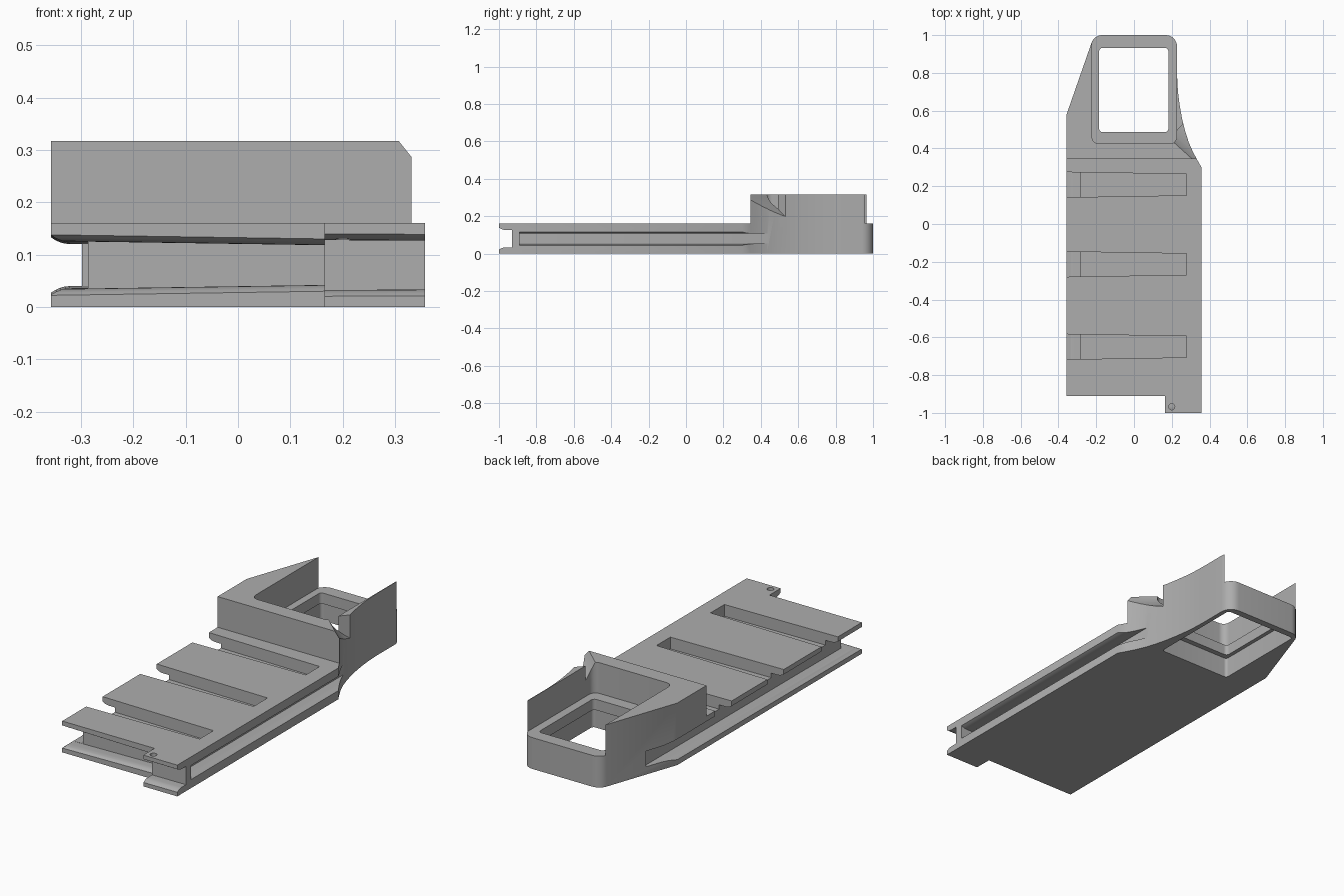
import bpy, bmesh, math
from mathutils import Vector

if "Cube" in bpy.data.objects:
    bpy.data.objects.remove(bpy.data.objects["Cube"], do_unlink=True)

PLATE, TOP = 0.16, 0.317      # heights of the plate and of the raised wall

grey = bpy.data.materials.new("plain_grey")
grey.use_nodes = True
colour = (0.42, 0.42, 0.42, 1)
grey.diffuse_color = colour
grey.node_tree.nodes["Principled BSDF"].inputs["Base Color"].default_value = colour


def loft(name, start, end):
    """Solid between two matching rings of points."""
    bm = bmesh.new()
    a = [bm.verts.new(p) for p in start]
    b = [bm.verts.new(p) for p in end]
    n = len(a)
    bm.faces.new(a)
    bm.faces.new(b[::-1])
    for i in range(n):
        j = (i + 1) % n
        bm.faces.new((a[j], a[i], b[i], b[j]))
    bmesh.ops.recalc_face_normals(bm, faces=bm.faces)
    mesh = bpy.data.meshes.new(name)
    bm.to_mesh(mesh)
    bm.free()
    mesh.materials.append(grey)
    ob = bpy.data.objects.new(name, mesh)
    bpy.context.collection.objects.link(ob)
    return ob


def prism(name, outline, z0, z1):
    return loft(name, [(x, y, z0) for x, y in outline], [(x, y, z1) for x, y in outline])


def arc(cx, cy, r, a0, a1, steps=8):
    angles = [math.radians(a0 + (a1 - a0) * i / steps) for i in range(steps + 1)]
    return [(cx + r * math.cos(a), cy + r * math.sin(a)) for a in angles]


def rounded(x0, x1, y0, y1, r):
    return (arc(x0 + r, y0 + r, r, 180, 270) + arc(x1 - r, y0 + r, r, 270, 360)
            + arc(x1 - r, y1 - r, r, 0, 90) + arc(x0 + r, y1 - r, r, 90, 180))


def box(name, x0, x1, y0, y1, z0, z1):
    return prism(name, [(x0, y0), (x1, y0), (x1, y1), (x0, y1)], z0, z1)


def cut(body, cutter):
    cutter.hide_render = True
    mod = body.modifiers.new("cut", "BOOLEAN")
    mod.operation, mod.solver, mod.object = "DIFFERENCE", "EXACT", cutter
    bpy.context.view_layer.objects.active = body
    bpy.ops.object.modifier_apply(modifier=mod.name)
    bpy.data.objects.remove(cutter, do_unlink=True)


def groove(name, start, end, inward, depth, half0, half1, lip=0.012):
    """Side channel with softly flared lips, between two points on the edge."""
    inward = Vector(inward)
    rings = []
    for point, half in ((start, half0), (end, half1)):
        flare = [(-0.05, half + lip)]
        flare += [(depth * 0.5 * t, half + lip * (1 - t) ** 2) for t in (0, 0.25, 0.5, 0.75, 1)]
        flare.append((depth, half))
        side = flare + [(d, -h) for d, h in reversed(flare)]
        rings.append([Vector((*point, PLATE / 2 + h)) + inward * d for d, h in side])
    return loft(name, *rings)


# Body outline, with a swept-in right flank and a bevelled left flank
flank = [(0.357, 0.30), (0.33, 0.348), (0.31, 0.386), (0.29, 0.432), (0.272, 0.488),
         (0.256, 0.55), (0.244, 0.615), (0.235, 0.68), (0.23, 0.74), (0.228, 0.80)]
outline = ([(-0.357, -0.91), (0.165, -0.91), (0.165, -1), (0.357, -1)] + flank
           + arc(0.168, 0.94, 0.06, 0, 90) + arc(-0.168, 0.94, 0.06, 90, 160)
           + [(-0.357, 0.58)])
body = prism("rail_body", outline, 0, TOP)

# Lower the deck in front of the raised wall
cut(body, box("deck_cutter", -0.5, 0.5, -1.2, 0.345, PLATE, 0.5))

# Window pocket, opening and its wider recess underneath
cut(body, prism("pocket_cutter", rounded(-0.222, 0.225, 0.425, 1.3, 0.035), PLATE, 0.5))
cut(body, prism("window_cutter", rounded(-0.185, 0.182, 0.487, 0.932, 0.018), -0.1, 0.3))
cut(body, prism("recess_cutter", rounded(-0.205, 0.205, 0.46, 0.965, 0.015), -0.1, 0.105))

# Concave scoop sweeping down the right end of the wall
radius, run = 0.275, 0.25
origin = Vector((0.21, 0.43, 0))
across = Vector((0.67, 0.745, 0)).normalized()
along = Vector((across.y, -across.x, 0))
scoop = [(0, 0.5)]
for i in range(17):
    d = run * i / 16
    scoop.append((d, PLATE + radius - math.sqrt(radius ** 2 - (run - d) ** 2)))
scoop += [(0.8, PLATE), (0.8, 0.5)]
rings = [[origin + along * s + across * d + Vector((0, 0, z)) for d, z in scoop]
         for s in (-0.03, 0.5)]
cut(body, loft("scoop_cutter", *rings))

# Channels round the edges
cut(body, groove("front_groove", (-0.5, -0.91), (0.165, -0.91), (0, 1, 0), 0.07, 0.048, 0.038))
cut(body, groove("tab_groove", (0.10, -1), (0.5, -1), (0, 1, 0), 0.07, 0.048, 0.046))
cut(body, groove("right_groove", (0.357, -0.89), (0.357, 0.7), (-1, 0, 0), 0.07, 0.027, 0.027, 0.009))
cut(body, groove("left_groove", (-0.357, -1.1), (-0.357, 0.75), (1, 0, 0), 0.07, 0.045, 0.04))

# Tapered cross slots open to the left edge
for y in (0.208, -0.213, -0.65):
    slot = [(-0.45, y - 0.068), (0.277, y - 0.056), (0.277, y + 0.056), (-0.45, y + 0.068)]
    cut(body, prism("slot_cutter", slot, 0.10, 0.3))

# Pin hole in the front tab
cut(body, prism("pin_cutter", arc(0.2, -0.968, 0.016, 0, 345, 23), 0.08, 0.3))

bpy.ops.object.select_all(action="DESELECT")
body.select_set(True)
bpy.context.view_layer.objects.active = body
bpy.ops.object.shade_smooth_by_angle(angle=math.radians(30))
